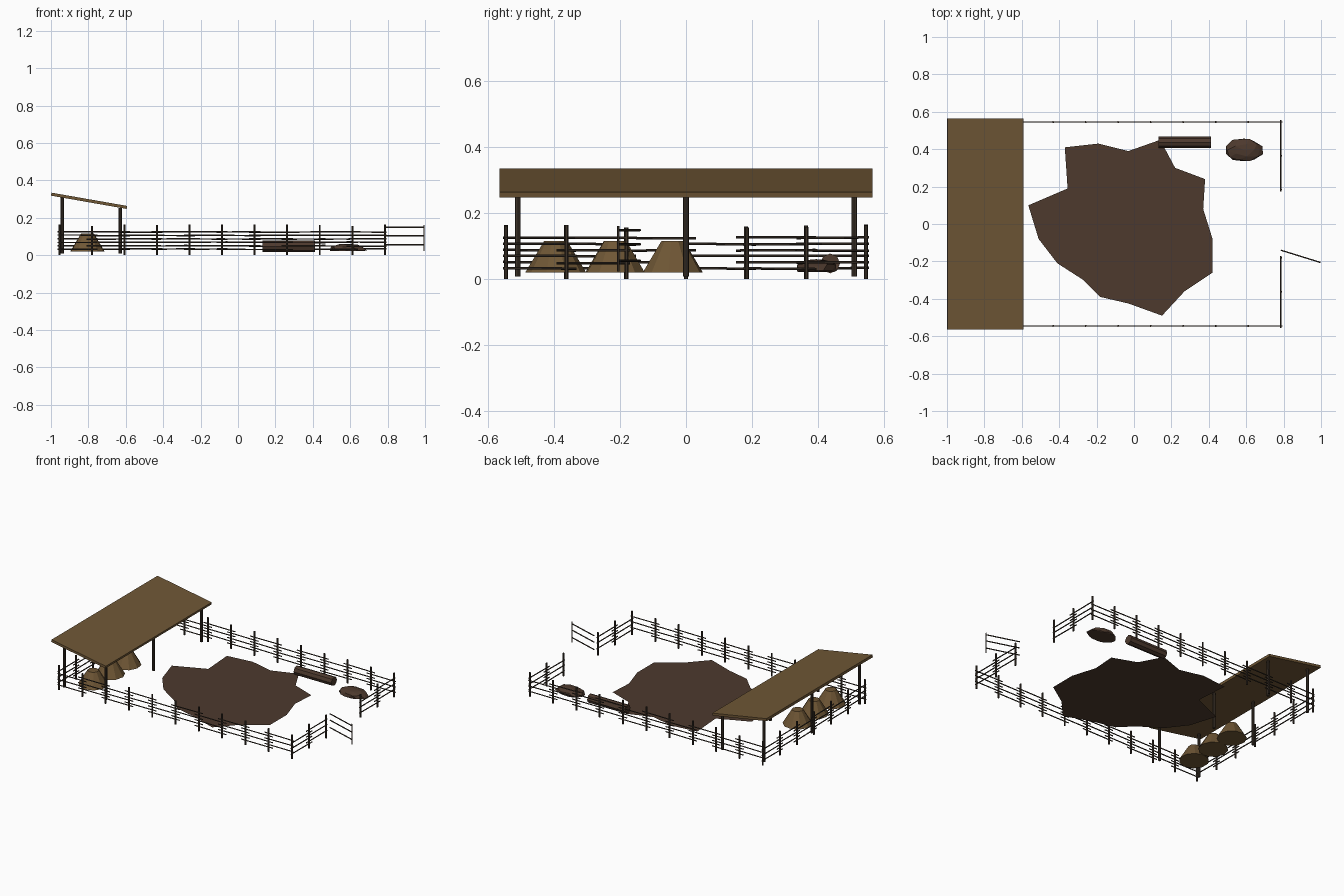
import bpy, bmesh, math, random
from mathutils import Vector, Matrix

if "Cube" in bpy.data.objects:
    bpy.data.objects.remove(bpy.data.objects["Cube"])
random.seed(4)


def material(name, rgb):
    m = bpy.data.materials.new(name)
    m.use_nodes = True
    m.diffuse_color = (*rgb, 1)
    m.node_tree.nodes["Principled BSDF"].inputs["Base Color"].default_value = (*rgb, 1)
    return m


WOOD = material("dark wood", (0.045, 0.032, 0.022))
STRAW = material("straw", (0.16, 0.095, 0.036))
MUD = material("mud brown", (0.075, 0.042, 0.027))


def finish(bm, name, mat):
    bmesh.ops.recalc_face_normals(bm, faces=bm.faces)
    mesh = bpy.data.meshes.new(name)
    bm.to_mesh(mesh)
    bm.free()
    mesh.materials.append(mat)
    ob = bpy.data.objects.new(name, mesh)
    bpy.context.collection.objects.link(ob)
    return ob


def beam(bm, a, b, r, sides=6):
    """Round timber between two points."""
    a, b = Vector(a), Vector(b)
    d = b - a
    rot = d.to_track_quat("Z", "Y").to_matrix().to_4x4()
    bmesh.ops.create_cone(bm, cap_ends=True, segments=sides, radius1=r, radius2=r,
                          depth=d.length, matrix=Matrix.Translation((a + b) / 2) @ rot)


def fence(name, start, end, bays):
    """Posts with rails that overlap at each post and alternate in height."""
    a, b = Vector(start), Vector(end)
    step = (b - a) / bays
    along = step.normalized()
    bm = bmesh.new()
    for i in range(bays + 1):
        p = a + step * i
        beam(bm, p, p + Vector((0, 0, random.uniform(0.154, 0.165))), 0.006)
    for i in range(bays):
        lap_a = along * (0.03 if i else 0.01)
        lap_b = along * (0.03 if i < bays - 1 else 0.01)
        for k in range(3):
            z = 0.032 + 0.037 * k + 0.018 * (i % 2)
            lift = [Vector((0, 0, z + random.uniform(-0.002, 0.002))) for _ in "ab"]
            beam(bm, a + step * i - lap_a + lift[0],
                 a + step * (i + 1) + lap_b + lift[1], 0.0038)
    finish(bm, name, WOOD)


# Paddock fence
X0, X1, Y = -0.955, 0.785, 0.545
fence("front_fence", (X0, -Y, 0), (X1, -Y, 0), 10)
fence("back_fence", (X1, Y, 0), (X0, Y, 0), 10)
fence("shed_side_fence", (X0, Y, 0), (X0, -Y, 0), 6)
fence("gate_side_fence_front", (X1, -Y, 0), (X1, -0.18, 0), 2)
fence("gate_side_fence_back", (X1, 0.185, 0), (X1, Y, 0), 2)

# Open gate
bm = bmesh.new()
hinge, tip = Vector((0.785, -0.14, 0)), Vector((0.995, -0.205, 0))
for z in (0.055, 0.105, 0.148):
    beam(bm, hinge + Vector((0, 0, z)), tip + Vector((0, 0, z)), 0.004)
beam(bm, tip + Vector((0, 0, 0.022)), tip + Vector((0, 0, 0.16)), 0.004)
finish(bm, "gate", WOOD)

# Shed posts
bm = bmesh.new()
for x, top in ((-0.94, 0.308), (-0.63, 0.252)):
    for y in (-0.51, 0, 0.51):
        beam(bm, (x, y, 0.008), (x, y, top), 0.009, 8)
finish(bm, "shed_posts", WOOD)

# Sloping roof slab
bm = bmesh.new()
profile = [(-1, 0.318), (-0.595, 0.247), (-0.592, 0.263), (-0.997, 0.334)]
face = bm.faces.new([bm.verts.new((x, -0.565, z)) for x, z in profile])
ext = bmesh.ops.extrude_face_region(bm, geom=[face])
bmesh.ops.translate(bm, vec=(0, 1.13, 0),
                    verts=[v for v in ext["geom"] if isinstance(v, bmesh.types.BMVert)])
finish(bm, "shed_roof", STRAW)

# Straw heaps
for i, y in enumerate((-0.395, -0.215, -0.04)):
    bm = bmesh.new()
    bmesh.ops.create_cone(bm, cap_ends=True, segments=10, radius1=0.092, radius2=0.035,
                          depth=0.095, matrix=Matrix.Translation((-0.805, y, 0.0675))
                          @ Matrix.Rotation(0.4 * i, 4, "Z"))
    finish(bm, "straw_heap_%d" % (i + 1), STRAW)

# Mud patch
outline = [(-0.37, 0.41), (-0.19, 0.43), (-0.03, 0.39), (0.14, 0.45), (0.22, 0.3),
           (0.38, 0.24), (0.37, 0.08), (0.42, -0.08), (0.42, -0.26), (0.27, -0.36),
           (0.15, -0.49), (-0.03, -0.425), (-0.18, -0.39), (-0.27, -0.3),
           (-0.41, -0.21), (-0.51, -0.08), (-0.565, 0.1), (-0.355, 0.19)]
bm = bmesh.new()
bm.faces.new([bm.verts.new((x, y, 0.02)) for x, y in outline])
finish(bm, "mud_patch", MUD)

# Feed log
bm = bmesh.new()
beam(bm, (0.13, 0.437, 0.047), (0.412, 0.437, 0.047), 0.03, 8)
finish(bm, "log", MUD)

# Dung heap
bm = bmesh.new()
bmesh.ops.create_icosphere(bm, subdivisions=2, radius=1)
for v in bm.verts:
    s = random.uniform(0.88, 1.08)
    v.co = Vector((0.587 + 0.102 * v.co.x * s, 0.395 + 0.066 * v.co.y * s,
                   0.025 + max(v.co.z, -0.1) * 0.037 * s))
finish(bm, "dung_heap", MUD)
